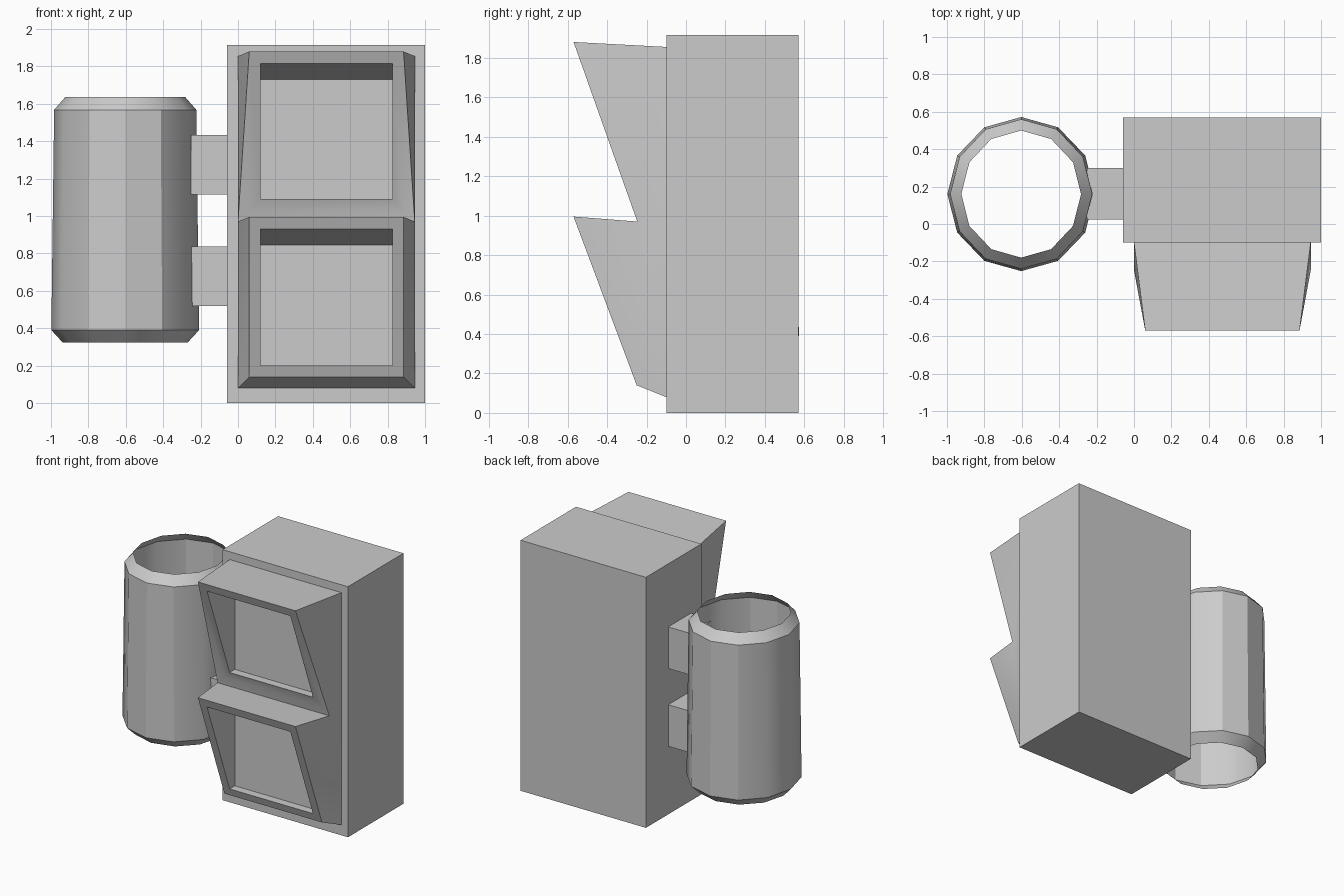
import bpy, bmesh, math

if "Cube" in bpy.data.objects:
    bpy.data.objects.remove(bpy.data.objects["Cube"])

X0, X1 = 0.0, 0.945            # hood width where it meets the box
XM = (X0 + X1) / 2


def finish(bm, name, smooth=False):
    bmesh.ops.recalc_face_normals(bm, faces=bm.faces[:])
    me = bpy.data.meshes.new(name)
    bm.to_mesh(me)
    bm.free()
    ob = bpy.data.objects.new(name, me)
    bpy.context.collection.objects.link(ob)
    if smooth:
        bpy.ops.object.select_all(action='DESELECT')
        ob.select_set(True)
        bpy.context.view_layer.objects.active = ob
        bpy.ops.object.shade_smooth_by_angle(angle=math.radians(30))
    return ob


def box(name, lo, hi):
    bm = bmesh.new()
    bmesh.ops.create_cube(bm, size=1)
    for v in bm.verts:
        v.co = [lo[i] + (v.co[i] + 0.5) * (hi[i] - lo[i]) for i in range(3)]
    return finish(bm, name)


# Main housing and the two brackets that carry the tube
box("housing", (-0.06, -0.10, 0), (1.0, 0.57, 1.915))
for i, z in enumerate((0.52, 1.115)):
    box(f"bracket_{i + 1}", (-0.25, 0.025, z), (-0.06, 0.30, z + 0.318))

# Double hood: mirrored vertex pairs (left, right) along the side profile
bm = bmesh.new()


def pair(x, y, z):
    return bm.verts.new((x, y, z)), bm.verts.new((2 * XM - x, y, z))


base_low = pair(X0, -0.10, 0.08)
lip_low = pair(0.06, -0.25, 0.14)
peak_low = pair(0.06, -0.57, 0.995)
valley = pair(X0, -0.247, 0.97)
lip_up = pair(0.06, -0.25, 1.03)
peak_up = pair(0.06, -0.57, 1.88)
base_up = pair(X0, -0.10, 1.855)


def strip(a, b):
    bm.faces.new((a[0], a[1], b[1], b[0]))


# Cross strips: underside, middle ledge and top
for a, b in ((base_low, lip_low), (peak_low, valley), (valley, lip_up), (peak_up, base_up)):
    strip(a, b)

# Side cheeks
for s in (0, 1):
    for tri in ((base_low, valley, lip_low), (lip_low, valley, peak_low),
                (valley, peak_up, lip_up), (valley, base_up, peak_up),
                (base_low, base_up, valley)):
        bm.faces.new([p[s] for p in tri])

# Slanted frames with recessed panels
for lip, peak, z0, z1, zb in ((lip_low, peak_low, 0.20, 0.93, 0.845),
                              (lip_up, peak_up, 1.09, 1.815, 1.73)):
    a, b = lip[0].co, peak[0].co
    y_at = lambda z: a.y + (b.y - a.y) * (z - a.z) / (b.z - a.z)
    low, high = pair(0.12, y_at(z0), z0), pair(0.12, y_at(z1), z1)
    back_low, back_high = pair(0.12, -0.21, z0), pair(0.12, -0.21, zb)
    rings = [(r[0][0], r[0][1], r[1][1], r[1][0]) for r in
             ((lip, peak), (low, high), (back_low, back_high))]
    for outer, inner in zip(rings, rings[1:]):
        for k in range(4):
            n = (k + 1) % 4
            bm.faces.new((outer[k], outer[n], inner[n], inner[k]))
    bm.faces.new(rings[-1])
finish(bm, "double_hood", smooth=True)

# Open twelve-sided tube with chamfered rims: (height, x radius, y radius)
bm = bmesh.new()
prev = None
for z, rx, ry in ((0.325, 0.335, 0.345), (0.39, 0.395, 0.412),
                  (1.568, 0.38, 0.40), (1.637, 0.32, 0.34)):
    ring = [bm.verts.new((-0.603 + rx * math.cos(math.tau * k / 12),
                          0.16 + ry * math.sin(math.tau * k / 12), z)) for k in range(12)]
    if prev:
        for k in range(12):
            n = (k + 1) % 12
            bm.faces.new((prev[k], prev[n], ring[n], ring[k]))
    prev = ring
tube = finish(bm, "tube", smooth=True)
# Chamfer edges stay sharp while the wall is smooth around
bpy.ops.object.shade_smooth_by_angle(angle=math.radians(32))
